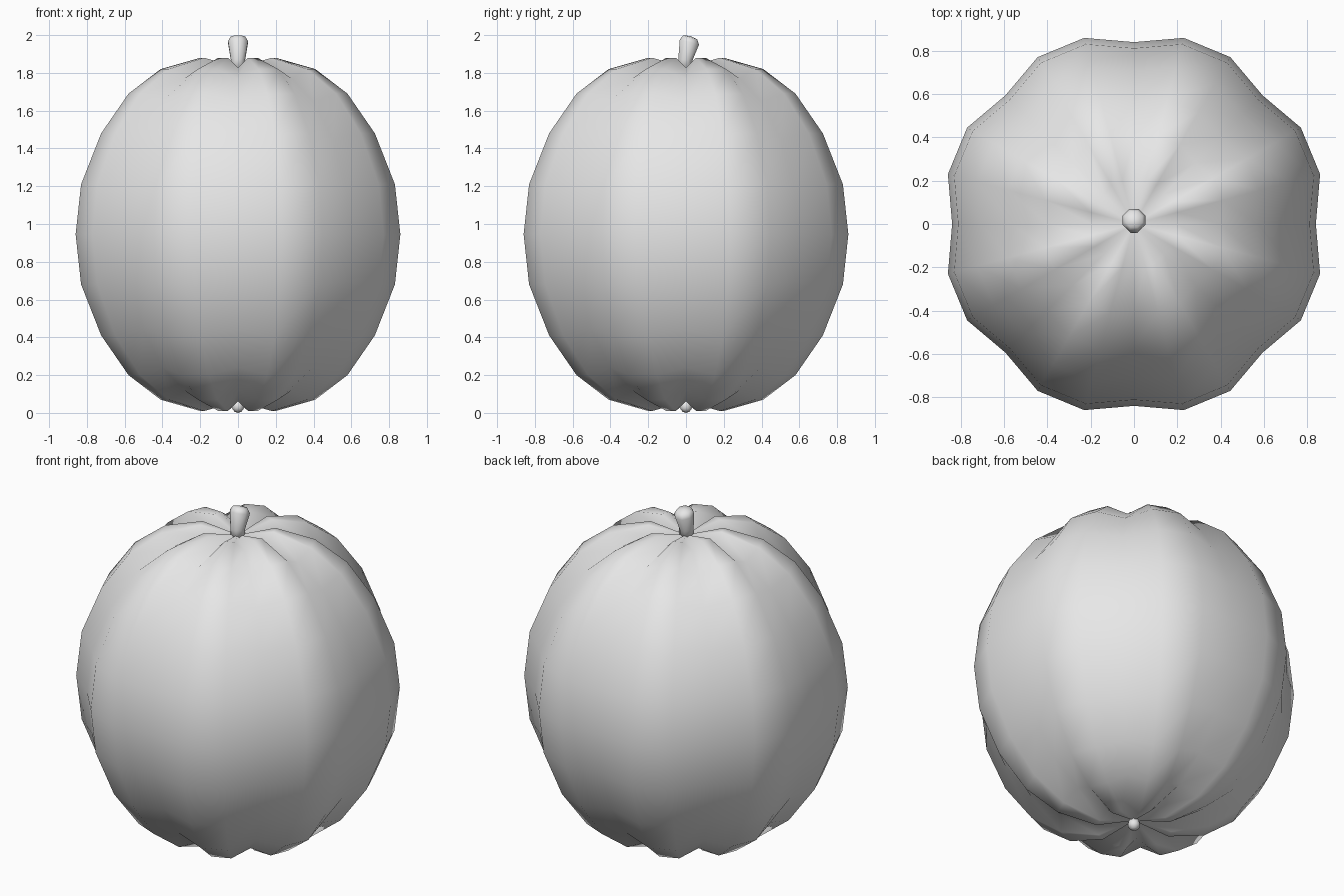
import bpy
from math import sin, cos, pi

cube = bpy.data.objects.get("Cube")
if cube:
    bpy.data.objects.remove(cube, do_unlink=True)

grey = bpy.data.materials.new("plain_grey")
grey.use_nodes = True
grey.diffuse_color = (0.8, 0.8, 0.8, 1)
grey.node_tree.nodes["Principled BSDF"].inputs["Base Color"].default_value = (0.8, 0.8, 0.8, 1)


def loft(name, rings, bottom, top):
    """Smooth closed skin over equal-sized rings, ending in two pole points."""
    n = len(rings[0])
    verts = [p for ring in rings for p in ring] + [bottom, top]
    low, high = len(verts) - 2, len(verts) - 1
    last = (len(rings) - 1) * n
    faces = []
    for i in range(n):
        j = (i + 1) % n
        faces.append((low, j, i))
        faces.append((last + i, last + j, high))
        for k in range(0, last, n):
            faces.append((k + i, k + j, k + n + j, k + n + i))
    mesh = bpy.data.meshes.new(name)
    mesh.from_pydata(verts, [], faces)
    mesh.materials.append(grey)
    mesh.shade_smooth()
    obj = bpy.data.objects.new(name, mesh)
    bpy.context.collection.objects.link(obj)
    return obj


# Ribbed body: eight lobes, three segments each, grooves pulled to the centre
CENTRE, GROOVE, SIDES = 0.945, 0.944, 24
upper = [(0.89, 0), (0.86, 0.265), (0.75, 0.535), (0.6, 0.745), (0.424, 0.875), (0.207, 0.935)]
profile = [(r, -h) for r, h in reversed(upper[1:])] + upper


def body_ring(r, h):
    ring = []
    for i in range(SIDES):
        s = GROOVE if i % 3 == 0 else 1
        a = 2 * pi * i / SIDES
        ring.append((s * r * cos(a), s * r * sin(a), CENTRE + s * h))
    return ring


pole = 0.885
loft("body", [body_ring(r, h) for r, h in profile],
     (0, 0, CENTRE - pole), (0, 0, CENTRE + pole))


# Octagonal rings for the small parts, tilted toward the back
def small_ring(y, z, r, tilt=0):
    angles = [2 * pi * (i + 0.5) / 8 for i in range(8)]
    return [(r * cos(a), y + r * sin(a) * cos(tilt), z - r * sin(a) * sin(tilt)) for a in angles]


# Flared, leaning stem with a domed end
loft("stem", [small_ring(-0.005, 1.81, 0.04),
              small_ring(-0.003, 1.87, 0.041, 0.08),
              small_ring(0.018, 1.963, 0.057, 0.25),
              small_ring(0.022, 1.988, 0.042, 0.28)],
     (0, -0.005, 1.81), (0, 0.025, 1.995))

# Blossom end button underneath
loft("bottom_button", [small_ring(0, 0.006, 0.02),
                       small_ring(0, 0.025, 0.035),
                       small_ring(0, 0.06, 0.03)],
     (0, 0, 0), (0, 0, 0.07))
